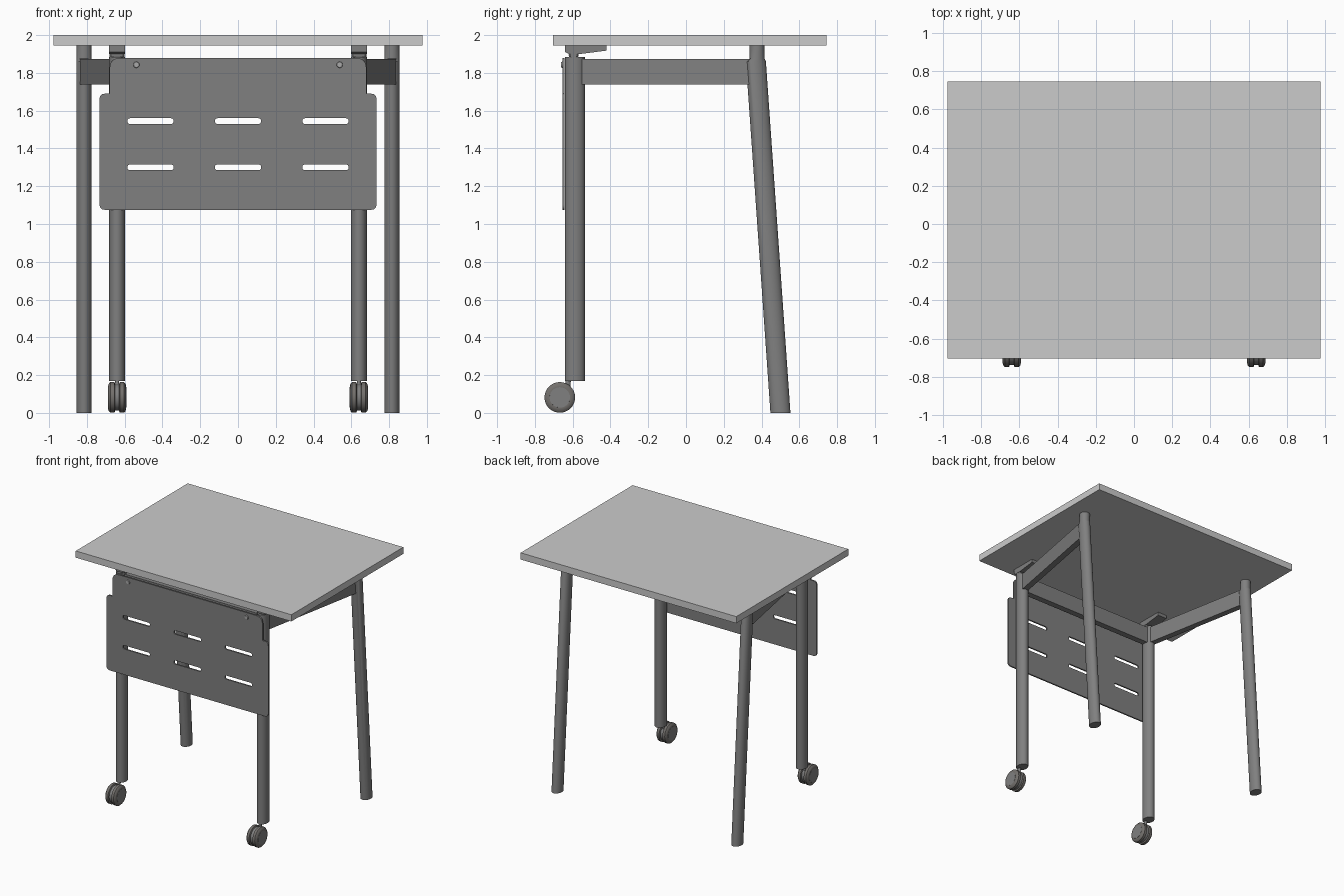
import bpy, bmesh, math
from mathutils import Matrix

if "Cube" in bpy.data.objects:
    bpy.data.objects.remove(bpy.data.objects["Cube"])


def material(name, r, g, b):
    m = bpy.data.materials.new(name)
    m.diffuse_color = (r, g, b, 1)
    m.use_nodes = True
    m.node_tree.nodes["Principled BSDF"].inputs["Base Color"].default_value = m.diffuse_color
    return m


TOP = material("light grey laminate", 0.6, 0.6, 0.6)
METAL = material("mid grey metal", 0.216, 0.216, 0.216)
WHEEL = material("dark warm grey plastic", 0.17, 0.16, 0.15)
SCREW = material("pale grey steel", 0.4, 0.4, 0.4)


def finish(name, bm, mat):
    bmesh.ops.recalc_face_normals(bm, faces=bm.faces)
    me = bpy.data.meshes.new(name)
    bm.to_mesh(me)
    bm.free()
    ob = bpy.data.objects.new(name, me)
    bpy.context.collection.objects.link(ob)
    me.materials.append(mat)
    return ob


def box(name, centre, size, mat, turn=0):
    bm = bmesh.new()
    bmesh.ops.create_cube(bm, size=1, matrix=Matrix.Translation(centre)
                          @ Matrix.Rotation(turn, 4, 'Z') @ Matrix.Diagonal((*size, 1)))
    return finish(name, bm, mat)


def skin(bm, rings):
    """Join equal-length rings of points into a capped solid."""
    rows = [[bm.verts.new(p) for p in ring] for ring in rings]
    n = len(rows[0])
    for a, b in zip(rows, rows[1:]):
        for i in range(n):
            j = (i + 1) % n
            bm.faces.new((a[i], a[j], b[j], b[i]))
    bm.faces.new(rows[0])
    bm.faces.new(rows[-1])


def tube(name, x, sections, mat, n=32):
    """Upright elliptical tube; each section is (y, z, rx, ry)."""
    bm = bmesh.new()
    ang = [2 * math.pi * i / n for i in range(n)]
    skin(bm, [[(x + rx * math.cos(a), y + ry * math.sin(a), z) for a in ang]
              for y, z, rx, ry in sections])
    return finish(name, bm, mat)


def lathe_x(name, x, y, z, sections, mat, n=40):
    """Solid turned about an x axis; each section is (offset, radius)."""
    bm = bmesh.new()
    ang = [2 * math.pi * i / n for i in range(n)]
    skin(bm, [[(x + o, y + r * math.cos(a), z + r * math.sin(a)) for a in ang]
              for o, r in sections])
    return finish(name, bm, mat)


def rounded(points, steps=6):
    """Round the corners of a polygon given as (x, z, radius)."""
    out = []
    for i, (x, z, r) in enumerate(points):
        ends = []
        for qx, qz, _ in (points[i - 1], points[(i + 1) % len(points)]):
            d = math.hypot(qx - x, qz - z)
            ends.append((x + (qx - x) * r / d, z + (qz - z) * r / d))
        (ax, az), (bx, bz) = ends
        for k in range(steps + 1):
            t = k / steps
            u = 1 - t
            out.append((u * u * ax + 2 * u * t * x + t * t * bx,
                        u * u * az + 2 * u * t * z + t * t * bz))
    return out


# tabletop
box("tabletop", (0, 0.02, 1.9725), (1.955, 1.45, 0.055), TOP)

# modesty panel: notched rounded sheet with six slots
outline = [(0.733, 1.075, 0.03), (0.733, 1.69, 0.03), (0.68, 1.69, 0.004), (0.68, 1.88, 0.06)]
outline += [(-x, z, r) for x, z, r in reversed(outline)]
loops = [rounded(outline)]
for cx in (-0.463, 0, 0.463):
    for cz in (1.545, 1.30):
        w, h = 0.122, 0.015
        loops.append(rounded([(cx - w, cz - h, h * .95), (cx + w, cz - h, h * .95),
                              (cx + w, cz + h, h * .95), (cx - w, cz + h, h * .95)]))
curve = bpy.data.curves.new("modesty_panel", 'CURVE')
curve.dimensions = '2D'
curve.fill_mode = 'BOTH'
curve.extrude = 0.006
for pts in loops:
    s = curve.splines.new('POLY')
    s.points.add(len(pts) - 1)
    for p, (x, z) in zip(s.points, pts):
        p.co = (x, z, 0, 1)
    s.use_cyclic_u = True
panel = bpy.data.objects.new("modesty_panel", curve)
bpy.context.collection.objects.link(panel)
panel.rotation_euler.x = math.pi / 2
panel.location.y = -0.649
curve.materials.append(METAL)
bpy.context.view_layer.objects.active = panel
panel.select_set(True)
bpy.ops.object.convert(target='MESH')

# cross beam between the front legs
box("cross_beam", (0, -0.585, 1.807), (1.25, 0.05, 0.135), METAL)

for side, s in (("left", -1), ("right", 1)):
    fx, bx = 0.64 * s, 0.815 * s
    # front and back legs
    tube(side + "_front_leg", fx, [(-0.588, 0.17, 0.042, 0.053), (-0.588, 1.885, 0.042, 0.053)], METAL)
    tube(side + "_back_leg", bx, [(0.50, 0, 0.04, 0.053), (0.37, 1.86, 0.04, 0.053),
                                  (0.376, 1.875, 0.04, 0.04), (0.376, 1.947, 0.04, 0.04)], METAL)
    # side beam, splayed outward to the back leg
    dx, dy = bx - fx, 0.36 + 0.575
    box(side + "_side_beam", ((fx + bx) / 2, (0.36 - 0.575) / 2, 1.807),
        (0.05, math.hypot(dx, dy), 0.135), METAL, -math.atan2(dx, dy))
    # folding bracket under the top, with its pivot barrel
    prof = [(-0.64, 1.947), (-0.64, 1.91), (-0.62, 1.9), (-0.56, 1.9), (-0.42, 1.918), (-0.42, 1.947)]
    bm = bmesh.new()
    skin(bm, [[(fx + o, y, z) for y, z in prof] for o in (-0.042, 0.042)])
    finish(side + "_folding_bracket", bm, METAL)
    lathe_x(side + "_pivot_barrel", fx, -0.595, 1.895,
            [(-0.04, 0.018), (-0.032, 0.026), (0.032, 0.026), (0.04, 0.018)], METAL)
    # panel screw
    bm = bmesh.new()
    bmesh.ops.create_cone(bm, cap_ends=True, segments=24, radius1=0.018, radius2=0.014, depth=0.012,
                          matrix=Matrix.Translation((0.538 * s, -0.656, 1.843))
                          @ Matrix.Rotation(math.pi / 2, 4, 'X'))
    finish(side + "_panel_screw", bm, SCREW)
    # twin-wheel caster: two wheels, core and stem
    for tag, t in (("inner", -s), ("outer", s)):
        lathe_x(f"{side}_{tag}_wheel", fx, -0.668, 0.082,
                [(0.011 * t, 0.074), (0.015 * t, 0.081), (0.036 * t, 0.081), (0.044 * t, 0.073),
                 (0.048 * t, 0.06), (0.048 * t, 0.055)], WHEEL)
        lathe_x(f"{side}_{tag}_hub", fx, -0.668, 0.082, [(0.04 * t, 0.055), (0.049 * t, 0.054)], METAL)
    lathe_x(side + "_caster_core", fx, -0.668, 0.082, [(-0.012, 0.07), (0.012, 0.07)], METAL)
    tube(side + "_caster_stem", fx, [(-0.632, 0.1, 0.011, 0.014), (-0.622, 0.18, 0.011, 0.014)], METAL)

# smooth the round parts, keep hard edges
for ob in bpy.context.scene.objects:
    ob.select_set(True)
bpy.ops.object.shade_smooth_by_angle(angle=math.radians(30))
